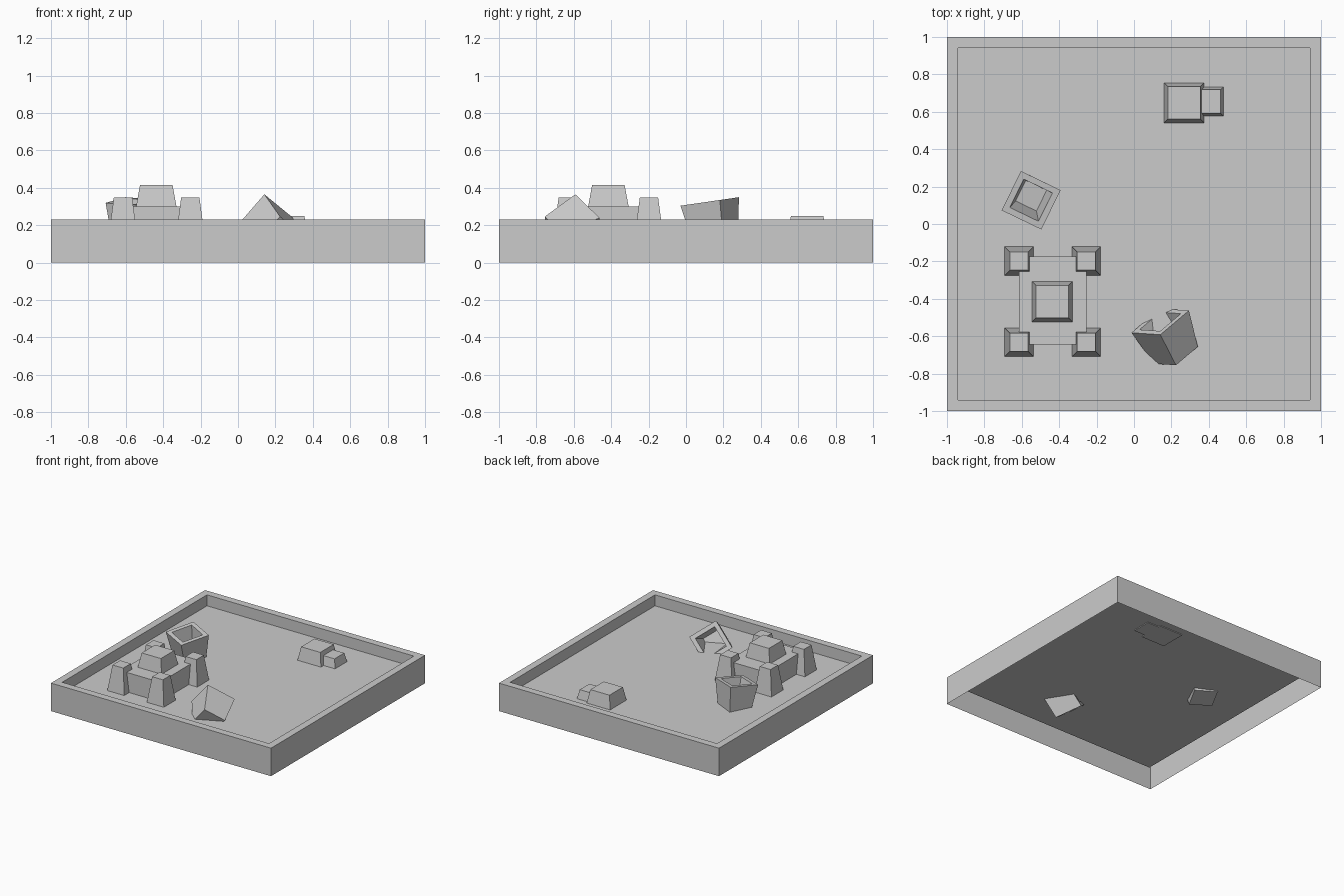
import bpy, bmesh
from math import radians
from mathutils import Matrix, Vector

if "Cube" in bpy.data.objects:
    bpy.data.objects.remove(bpy.data.objects["Cube"])


def loft(name, rings, matrix=Matrix.Identity(4), cap_start=True, cap_end=True):
    """Join rectangular rings (half x, half y, z) into one solid."""
    bm = bmesh.new()
    loops = [[bm.verts.new((sx * hx, sy * hy, z))
              for sx, sy in ((-1, -1), (1, -1), (1, 1), (-1, 1))]
             for hx, hy, z in rings]
    for a, b in zip(loops, loops[1:]):
        for i in range(4):
            j = (i + 1) % 4
            bm.faces.new((a[i], a[j], b[j], b[i]))
    if cap_start:
        bm.faces.new(loops[0][::-1])
    if cap_end:
        bm.faces.new(loops[-1])
    mesh = bpy.data.meshes.new(name)
    bm.to_mesh(mesh)
    bm.free()
    ob = bpy.data.objects.new(name, mesh)
    ob.matrix_world = matrix
    bpy.context.collection.objects.link(ob)
    return ob


def block(name, x, y, z, base, top, height):
    """Tapered sand block standing at (x, y, z)."""
    return loft(name, [(*base, 0), (*top, height)], Matrix.Translation((x, y, z)))


def bucket(name, matrix):
    """Hollow square bucket, origin at the centre of its rim."""
    return loft(name, [(.09, .09, -.215), (.118, .118, 0),
                       (.085, .085, 0), (.062, .062, -.17)], matrix)


SAND = 0.14

# Box frame, open underneath, and the sand inside it
loft("box_frame", [(1, 1, 0), (1, 1, .23), (.94, .94, .23), (.94, .94, SAND)],
     cap_start=False, cap_end=False)
loft("sand_floor", [(.94, .94, SAND)], cap_start=False)

# Sand castle: hall, keep and four corner towers
cx, cy = -.435, -.415
block("castle_hall", cx, cy + .005, SAND, (.18, .235), (.18, .235), .16)
block("castle_keep", cx - .002, cy, .30, (.108, .108), (.087, .087), .115)
for sx, side in ((-1, "left"), (1, "right")):
    for sy, end in ((-1, "front"), (1, "back")):
        block(f"castle_tower_{end}_{side}", cx + sx * .18, cy + sy * .217, SAND,
              (.077, .077), (.049, .049), .207)

# Two moulded sand blocks at the back
block("sand_block_large", .268, .648, .133, (.108, .108), (.087, .087), .115)
block("sand_block_small", .40, .655, .133, (.08, .08), (.063, .063), .079)

# Bucket standing slightly tilted
bucket("standing_bucket", Matrix.Translation((-.55, .127, .327))
       @ Matrix.Rotation(radians(8.3), 4, 'X') @ Matrix.Rotation(radians(-26), 4, 'Z'))

# Bucket lying on one corner, half sunk in the sand
z_axis = Vector((-.39, .836, .387)).normalized()
x_axis = Vector((-.654, .042, -.755))
x_axis = (x_axis - z_axis * x_axis.dot(z_axis)).normalized()
y_axis = z_axis.cross(x_axis)
rot = Matrix((x_axis, y_axis, z_axis)).transposed().to_4x4()
bucket("fallen_bucket", Matrix.Translation((.14, -.522, .2135)) @ rot)
